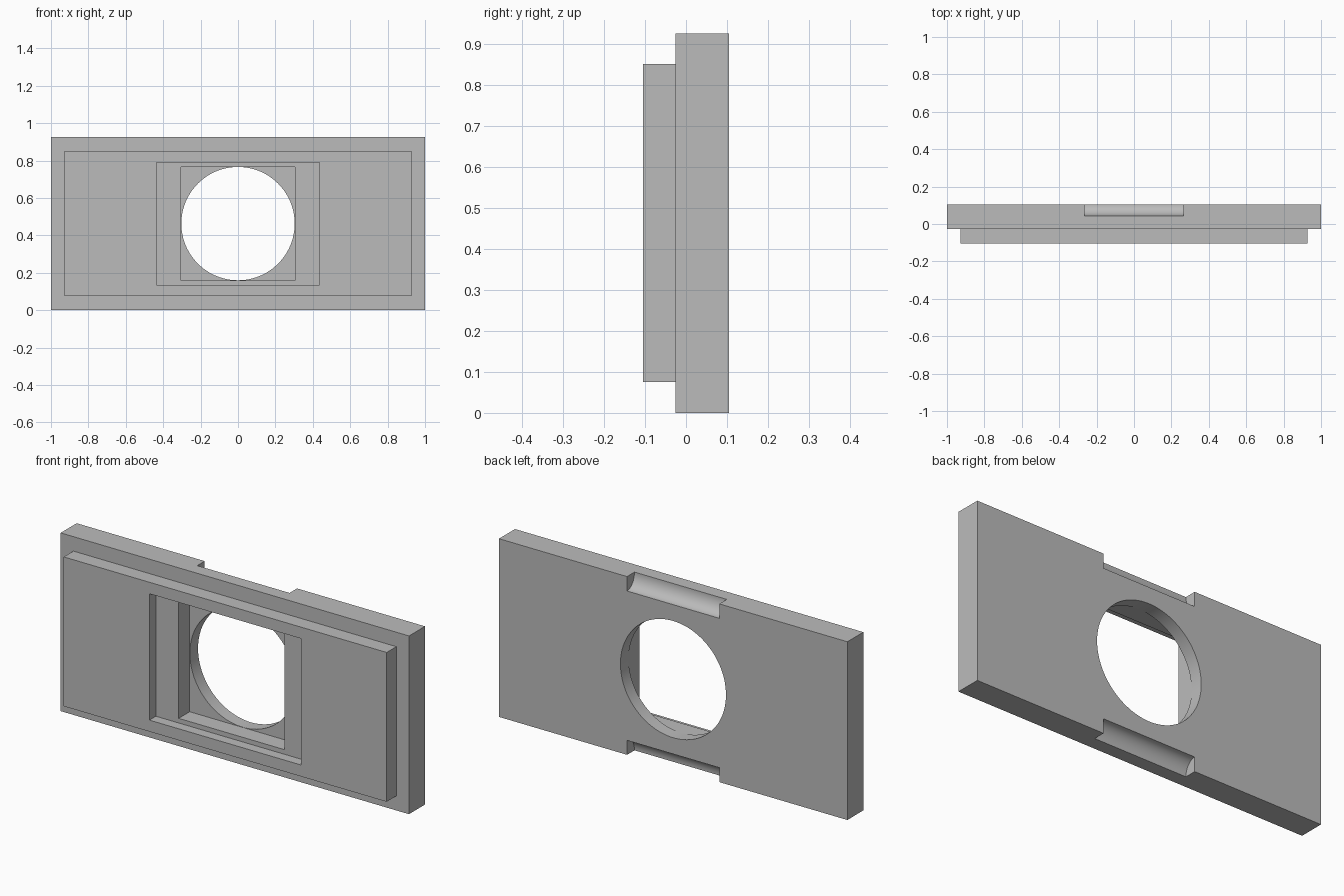
import bpy, bmesh, math
from mathutils import Matrix

cube = bpy.data.objects.get("Cube")
if cube:
    bpy.data.objects.remove(cube, do_unlink=True)

HEIGHT = 0.925
MID = HEIGHT / 2
FRONT, STEP, BACK = -0.105, -0.026, 0.105

grey = bpy.data.materials.new("plain_grey")
grey.use_nodes = True
grey.diffuse_color = (0.5, 0.5, 0.5, 1)
grey.node_tree.nodes["Principled BSDF"].inputs["Base Color"].default_value = (0.5, 0.5, 0.5, 1)


def add_object(name, bm):
    mesh = bpy.data.meshes.new(name)
    bmesh.ops.recalc_face_normals(bm, faces=bm.faces)
    bm.to_mesh(mesh)
    bm.free()
    mesh.materials.append(grey)
    obj = bpy.data.objects.new(name, mesh)
    bpy.context.collection.objects.link(obj)
    return obj


def box(name, width, height, y0, y1):
    """Box centred on the plate's middle, spanning y0 to y1."""
    bm = bmesh.new()
    bmesh.ops.create_cube(bm, size=1)
    bmesh.ops.scale(bm, vec=(width, y1 - y0, height), verts=bm.verts)
    bmesh.ops.translate(bm, vec=(0, (y0 + y1) / 2, MID), verts=bm.verts)
    return add_object(name, bm)


def rod(name, axis, length, radii, centre, sides):
    """Cylinder turned onto an axis, then scaled to an elliptical section."""
    bm = bmesh.new()
    bmesh.ops.create_cone(bm, cap_ends=True, segments=sides, radius1=1, radius2=1, depth=length)
    turn = Matrix.Rotation(math.pi / 2, 3, 'Y' if axis == 'X' else 'X')
    bmesh.ops.rotate(bm, matrix=turn, verts=bm.verts)
    bmesh.ops.scale(bm, vec=radii, verts=bm.verts)
    bmesh.ops.translate(bm, vec=centre, verts=bm.verts)
    return add_object(name, bm)


def combine(target, tool, operation):
    mod = target.modifiers.new(tool.name, 'BOOLEAN')
    mod.operation = operation
    mod.solver = 'EXACT'
    mod.object = tool
    bpy.context.view_layer.objects.active = target
    bpy.ops.object.modifier_apply(modifier=mod.name)
    bpy.data.objects.remove(tool, do_unlink=True)


# Wide back plate with a smaller raised plate on its front
plate = box("mounting_plate", 2, HEIGHT, STEP, BACK)
combine(plate, box("raised_panel", 1.854, 0.775, FRONT, 0), 'UNION')

# Stepped rectangular recesses, then the round bore through the back
combine(plate, box("shallow_recess", 0.87, 0.656, FRONT - 0.1, -0.052), 'DIFFERENCE')
combine(plate, box("deep_recess", 0.608, 0.608, FRONT - 0.1, 0.038), 'DIFFERENCE')
combine(plate, rod("round_bore", 'Y', 0.2, (0.303, 1, 0.303), (0, 0.12, MID), 96), 'DIFFERENCE')

# Concave finger notches in the top and bottom back edges
for z in (0, HEIGHT):
    combine(plate, rod("edge_notch", 'X', 0.53, (1, 0.061, 0.075), (0, BACK, z), 64), 'DIFFERENCE')

# Smooth curved walls, crisp edges
bpy.ops.object.select_all(action='DESELECT')
plate.select_set(True)
bpy.context.view_layer.objects.active = plate
bpy.ops.object.shade_smooth_by_angle(angle=math.radians(30))
